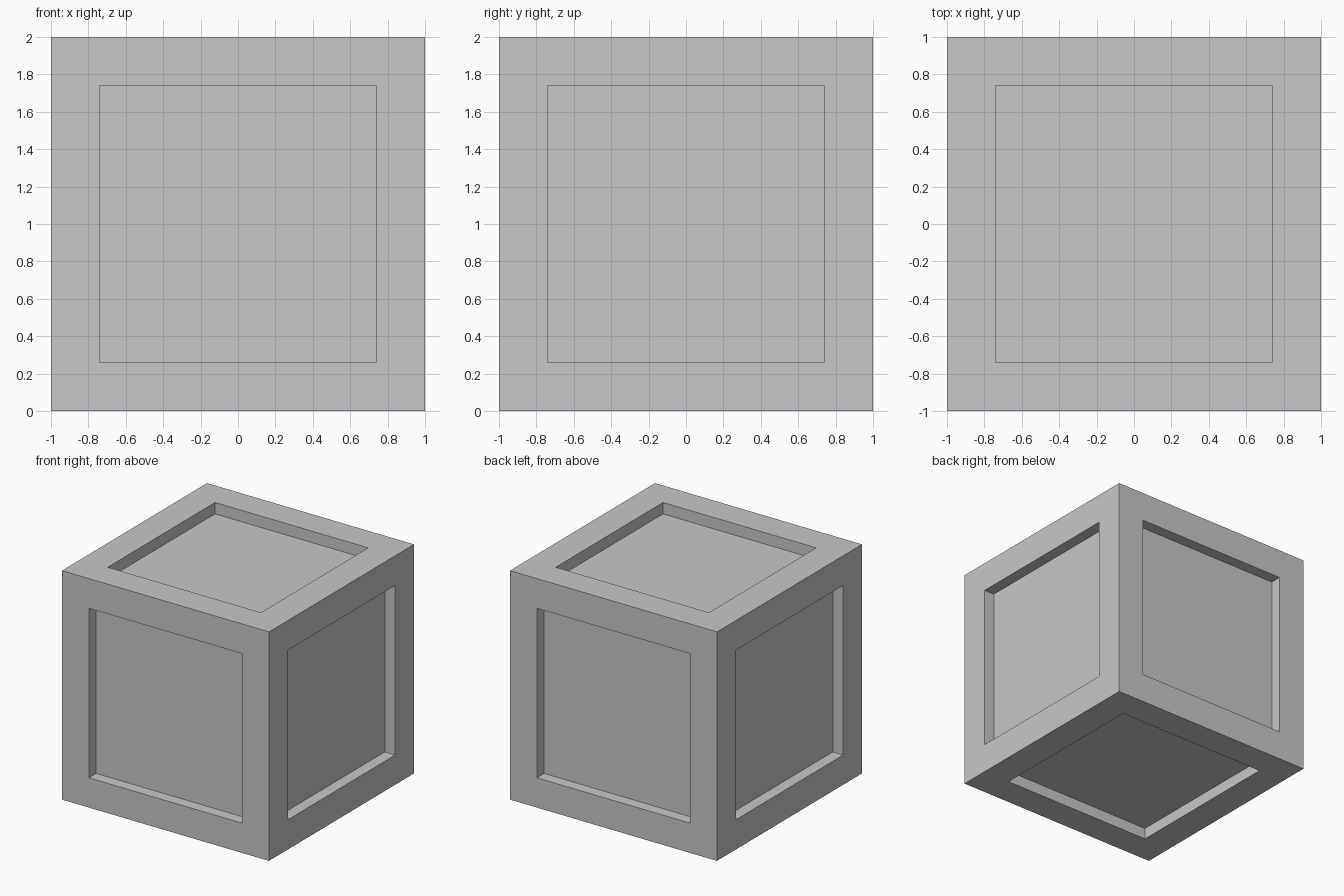
import bpy
import bmesh

default_cube = bpy.data.objects.get("Cube")
if default_cube:
    bpy.data.objects.remove(default_cube, do_unlink=True)

SIZE = 2.0
FRAME_WIDTH = 0.26
RECESS_DEPTH = 0.1

# Single grey material
grey = bpy.data.materials.new("light grey")
grey.use_nodes = True
colour = (0.58, 0.58, 0.58, 1.0)
grey.diffuse_color = colour
grey.node_tree.nodes["Principled BSDF"].inputs["Base Color"].default_value = colour

# Crate body: a cube with a sunken square panel on every side
bm = bmesh.new()
bmesh.ops.create_cube(bm, size=SIZE)
bmesh.ops.translate(bm, verts=bm.verts, vec=(0, 0, SIZE / 2))
panels = list(bm.faces)
bmesh.ops.inset_individual(bm, faces=panels, thickness=FRAME_WIDTH, use_even_offset=True)

# Push each panel straight inward, leaving square walls
for panel in panels:
    inward = -panel.normal.copy()
    walled = bmesh.ops.extrude_discrete_faces(bm, faces=[panel])["faces"][0]
    bmesh.ops.translate(bm, verts=walled.verts, vec=inward * RECESS_DEPTH)

bmesh.ops.recalc_face_normals(bm, faces=bm.faces)
mesh = bpy.data.meshes.new("crate_body")
bm.to_mesh(mesh)
bm.free()
mesh.materials.append(grey)
crate = bpy.data.objects.new("crate_body", mesh)
bpy.context.collection.objects.link(crate)
